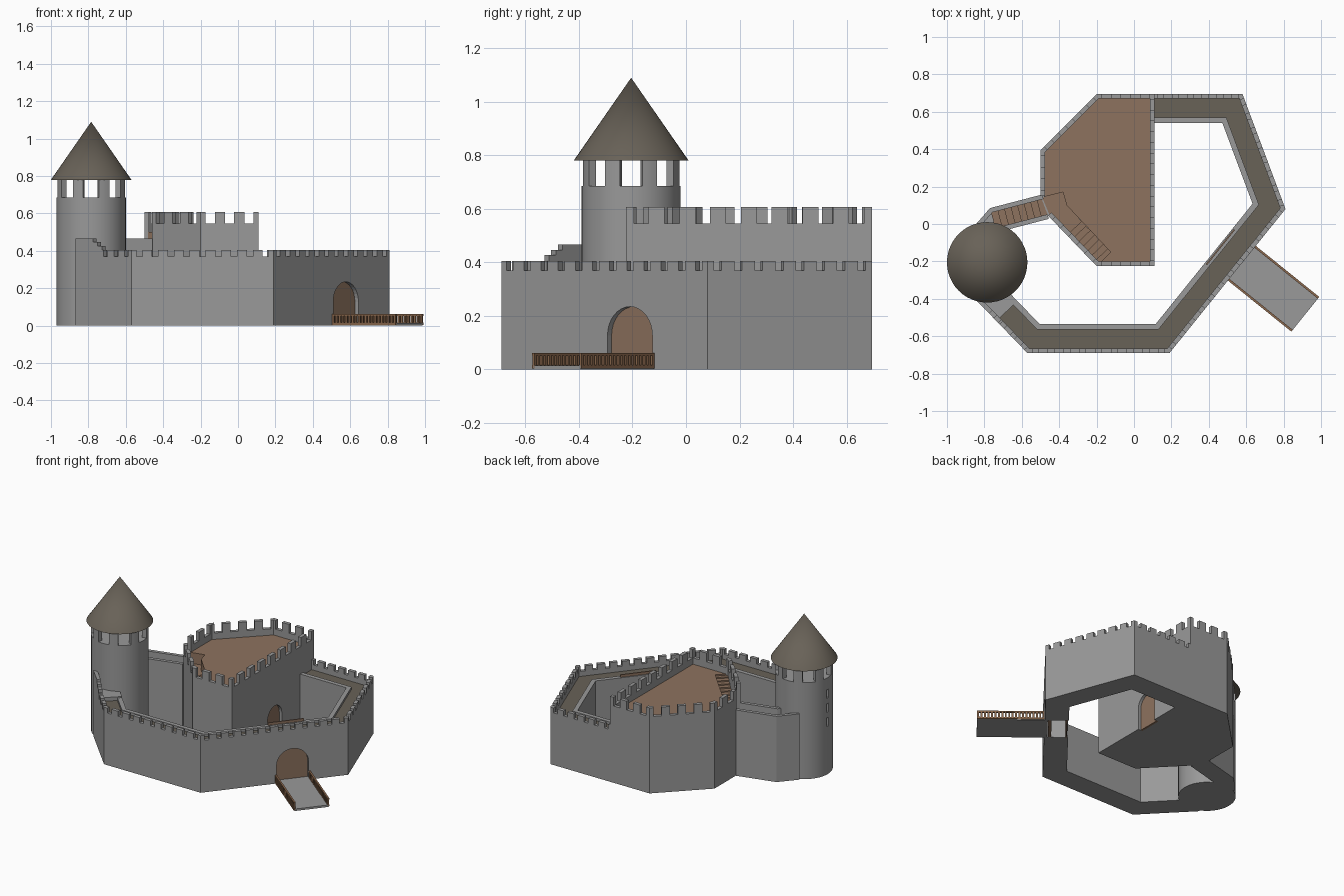
import bpy, bmesh, math
from mathutils import Vector

if "Cube" in bpy.data.objects:
    bpy.data.objects.remove(bpy.data.objects["Cube"])


def mat(name, r, g, b):
    m = bpy.data.materials.new(name)
    m.diffuse_color = (r, g, b, 1)
    m.use_nodes = True
    m.node_tree.nodes["Principled BSDF"].inputs["Base Color"].default_value = m.diffuse_color
    return m


STONE = mat("grey stone", 0.32, 0.32, 0.32)
WOOD = mat("brown planks", 0.27, 0.17, 0.113)
DARK = mat("dark roof brown", 0.14, 0.122, 0.097)
RAIL = mat("railing brown", 0.26, 0.14, 0.075)


def finish(name, bm, m):
    bmesh.ops.recalc_face_normals(bm, faces=bm.faces)
    me = bpy.data.meshes.new(name)
    bm.to_mesh(me)
    bm.free()
    me.materials.append(m)
    ob = bpy.data.objects.new(name, me)
    bpy.context.collection.objects.link(ob)
    return ob


def prism(name, base, vec, m):
    """Extrude a flat outline along a vector."""
    bm = bmesh.new()
    a = [bm.verts.new(p) for p in base]
    b = [bm.verts.new(Vector(p) + Vector(vec)) for p in base]
    bm.faces.new(a)
    bm.faces.new(b)
    n = len(a)
    for i in range(n):
        bm.faces.new((a[i], a[(i + 1) % n], b[(i + 1) % n], b[i]))
    return finish(name, bm, m)


def offset(pts, d):
    """Mitred offset of an open path to its left."""
    P = [Vector(p) for p in pts]
    N = [Vector((-(q - p).y, (q - p).x)).normalized() for p, q in zip(P, P[1:])]
    out = []
    for i, p in enumerate(P):
        a, b = N[max(i - 1, 0)], N[min(i, len(N) - 1)]
        out.append(p + (a + b) * d / (1 + a.dot(b)))
    return out


def strips(name, items, m):
    """Wall bands (path, offset from, offset to, z from, z to) in one mesh."""
    bm = bmesh.new()
    for pts, d0, d1, z0, z1 in items:
        rings = []
        for p, q in zip(offset(pts, d0), offset(pts, d1)):
            rings.append([bm.verts.new((v.x, v.y, z)) for v, z in ((p, z0), (q, z0), (q, z1), (p, z1))])
        for a, b in zip(rings, rings[1:]):
            for k in range(4):
                bm.faces.new((a[k], a[(k + 1) % 4], b[(k + 1) % 4], b[k]))
        bm.faces.new(rings[0])
        bm.faces.new(rings[-1])
    return finish(name, bm, m)


def part(a, b, t0, t1):
    a, b = Vector(a), Vector(b)
    return [a.lerp(b, t0), a.lerp(b, t1)]


def merlons(path, period, fill, z0, z1, th=0.025):
    items = []
    for a, b in zip(path, path[1:]):
        n = max(1, round((Vector(b) - Vector(a)).length / period))
        for i in range(n + 1):
            t0, t1 = max(0, i - fill / 2) / n, min(n, i + fill / 2) / n
            items.append((part(a, b, t0, t1), 0, th, z0, z1))
    return items


def arch(name, at, out, w, spring, z0, d0, d1, m):
    """Round-topped panel from depth d0 to d1 behind the wall face."""
    o = Vector((out[0], out[1], 0)).normalized()
    u = Vector((-o.y, o.x, 0))
    prof = [(-w / 2, z0), (w / 2, z0)]
    prof += [(w / 2 * math.cos(math.pi * i / 16), spring + w / 2 * math.sin(math.pi * i / 16)) for i in range(17)]
    c = Vector((at[0], at[1], 0)) - o * d0
    return prism(name, [c + u * x + Vector((0, 0, z)) for x, z in prof], -o * (d1 - d0), m)


def cut(ob, cutters):
    for c in cutters:
        mod = ob.modifiers.new("cut", 'BOOLEAN')
        mod.object, mod.operation, mod.solver = c, 'DIFFERENCE', 'EXACT'
        c.hide_render = True
    dg = bpy.context.evaluated_depsgraph_get()
    ob.data = bpy.data.meshes.new_from_object(ob.evaluated_get(dg))
    ob.modifiers.clear()
    for c in cutters:
        bpy.data.objects.remove(c)


def smooth(ob):
    bpy.ops.object.select_all(action='DESELECT')
    ob.select_set(True)
    bpy.context.view_layer.objects.active = ob
    bpy.ops.object.shade_smooth_by_angle(angle=math.radians(35))


# outer curtain wall with sunken walkway
wall = [(-0.87, -0.38), (-0.57, -0.69), (0.19, -0.69), (0.81, 0.08), (0.58, 0.695), (0.1, 0.695)]
gate_at, gate_dir = (0.577, -0.21), (0.779, -0.627)
body = strips("curtain_wall", [(wall, 0, 0.155, 0, 0.33)], STONE)
cut(body, [arch("gate_cutter", gate_at, gate_dir, 0.215, 0.127, -0.05, -0.05, 0.3, STONE)])
strips("wall_parapet", [(wall, 0, 0.025, 0.33, 0.37), (wall, 0.125, 0.155, 0.33, 0.352)], STONE)
low = [part(wall[0], wall[1], 0.45, 1)[0]] + wall[1:]
strips("wall_walkway", [(low, 0.025, 0.125, 0.328, 0.334)], DARK)
strips("wall_merlons", merlons(low, 0.085, 0.62, 0.37, 0.405), STONE)

# stepped rise of the wall at the tower
rise = [(0, 0.32, 0.467), (0.32, 0.4, 0.447), (0.4, 0.48, 0.427)]
strips("stepped_parapet", [(part(wall[0], wall[1], a, b), 0, 0.025, 0.33, z) for a, b, z in rise]
       + [(part(wall[0], wall[1], 0, 0.45), 0.02, 0.155, 0.33, 0.36)], STONE)

# gate door and inner gate plate
arch("gate_door", gate_at, gate_dir, 0.215, 0.127, 0, 0.025, 0.045, WOOD)
strips("inner_gate_plate", [([(0.39, -0.22), (0.54, -0.032)], 0, 0.008, 0, 0.37)], WOOD)

# keep
keep = [(-0.46, 0.045), (-0.2, -0.225), (0.11, -0.225), (0.11, 0.695), (-0.2, 0.695), (-0.5, 0.395), (-0.5, 0.15)]
kb = prism("keep_body", [(x, y, 0) for x, y in keep], (0, 0, 0.42), STONE)
cut(kb, [arch("keep_door_cutter", (0.11, 0.255), (1, 0), 0.16, 0.155, -0.05, -0.05, 0.035, STONE)])
arch("keep_door", (0.11, 0.255), (1, 0), 0.16, 0.155, 0, 0.02, 0.035, WOOD)
strips("keep_parapet", [(keep, 0, 0.025, 0.42, 0.545)], STONE)
strips("keep_merlons", merlons(keep, 0.11, 0.52, 0.545, 0.607), STONE)
floor = [(0.09, -0.205), (0.09, 0.675), (-0.19, 0.675), (-0.48, 0.385), (-0.48, 0.145), (-0.38, 0.17),
         (-0.36, 0.1), (-0.125, -0.15), (-0.18, -0.205)]
prism("keep_floor", [(x, y, 0.418) for x, y in floor], (0, 0, 0.082), WOOD)

# stairs inside the keep
landing = [(-0.49, 0.14), (-0.45, 0.045), (-0.37, -0.03), (-0.28, 0.04), (-0.37, 0.18)]
prism("stair_landing", [(x, y, 0.415) for x, y in landing], (0, 0, 0.008), WOOD)
N = 8
strips("keep_stairs", [(part(keep[0], keep[1], 0.3 + 0.72 * i / N, 0.3 + 0.72 * (i + 1) / N),
                        0.02, 0.108, 0.41, 0.42 + 0.08 * (i + 1) / (N + 1)) for i in range(N)], WOOD)

# link wall between keep and tower, with steps
link = [(-0.49, 0.158), (-0.77, 0.085), (-0.87, -0.03)]
strips("link_wall", [(link, 0, 0.135, 0, 0.34), (link, 0, 0.025, 0.34, 0.467),
                     (link, 0.11, 0.135, 0.34, 0.467)], STONE)
strips("link_steps", [(part(link[0], link[1], i / N, (i + 1) / N), 0.025, 0.11, 0.335, 0.42 - 0.07 * i / N)
                      for i in range(N)], WOOD)

# round tower
C, R = Vector((-0.785, -0.205)), 0.185


def arc(a0, a1, n):
    return [C + R * Vector((math.cos(a0 + (a1 - a0) * i / n), math.sin(a0 + (a1 - a0) * i / n))) for i in range(n + 1)]


tower = prism("round_tower", [(p.x, p.y, 0) for p in arc(0, 2 * math.pi, 48)[:-1]], (0, 0, 0.685), STONE)
slits = [strips("slit_cutter", [([(-1.0, C.y - 0.01), (-0.945, C.y - 0.01)], 0, 0.02, z - 0.03, z + 0.03)], STONE)
         for z in (0.37, 0.47, 0.57)]
cut(tower, slits)
smooth(tower)
h = math.radians(13.3)
cols = strips("tower_columns", [(arc(k * math.pi / 4 + h, (k + 1) * math.pi / 4 - h, 4), 0, 0.03, 0.685, 0.782)
                                for k in range(8)], STONE)
smooth(cols)
bpy.ops.mesh.primitive_cone_add(vertices=48, radius1=0.215, depth=0.31, location=(C.x, C.y, 0.935))
roof = bpy.context.object
roof.name = "tower_roof"
roof.data.materials.append(DARK)
smooth(roof)

# bridge: local u across, v outward
g = Vector(gate_at)
o = Vector(gate_dir).normalized()
u = Vector((-o.y, o.x))
L, W = 0.435, 0.113
strips("bridge_deck", [([g - o * 0.02, g + o * L], -W, W, 0.0, 0.014)], STONE)
rails = []
for s in (-1, 1):
    a, b = g + u * s * W, g + u * s * W + o * L
    rails += [([a, b], -0.006, 0.006, 0.052, 0.062), ([a, b], -0.006, 0.006, 0.004, 0.016)]
    for i in range(20):
        t = 0.015 + 0.97 * i / 19
        rails.append((part(a, b, t - 0.014, t + 0.014), -0.005, 0.005, 0.01, 0.055))
strips("bridge_railings", rails, RAIL)
